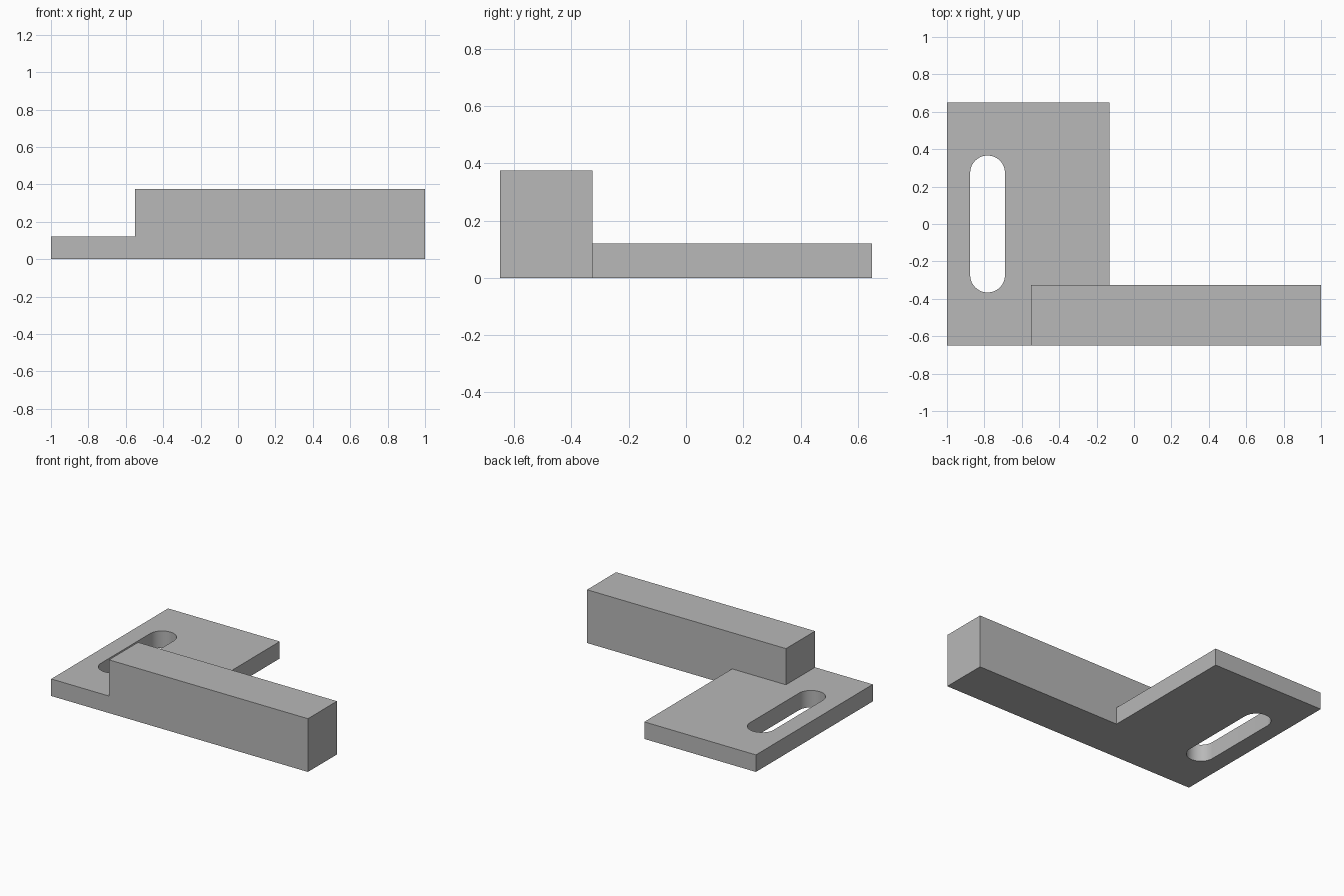
import bpy
import bmesh
import math
from mathutils import Vector

cube = bpy.data.objects.get("Cube")
if cube:
    bpy.data.objects.remove(cube, do_unlink=True)

grey = bpy.data.materials.new("plain grey")
grey.use_nodes = True
colour = (0.48, 0.48, 0.48, 1)
grey.diffuse_color = colour
grey.node_tree.nodes["Principled BSDF"].inputs["Base Color"].default_value = colour


def prism(name, outline, bottom, top):
    """Extrude a counter-clockwise plan outline upwards."""
    bm = bmesh.new()
    base = bm.faces.new([bm.verts.new((x, y, bottom)) for x, y in outline])
    up = bmesh.ops.extrude_face_region(bm, geom=[base], use_keep_orig=True)
    moved = [v for v in up["geom"] if isinstance(v, bmesh.types.BMVert)]
    bmesh.ops.translate(bm, verts=moved, vec=Vector((0, 0, top - bottom)))
    bmesh.ops.recalc_face_normals(bm, faces=bm.faces)
    mesh = bpy.data.meshes.new(name)
    bm.to_mesh(mesh)
    bm.free()
    mesh.materials.append(grey)
    obj = bpy.data.objects.new(name, mesh)
    bpy.context.collection.objects.link(obj)
    return obj


def rectangle(x0, x1, y0, y1):
    return [(x0, y0), (x1, y0), (x1, y1), (x0, y1)]


def slot(cx, radius, half_length, steps=24):
    """Rounded slot running along y."""
    points = []
    for side in (1, -1):
        for i in range(steps + 1):
            a = math.pi * i / steps
            points.append((cx + side * radius * math.cos(a),
                           side * (half_length - radius + radius * math.sin(a))))
    return points


def combine(target, tool, operation):
    """Apply a boolean and discard its tool."""
    mod = target.modifiers.new(operation.lower(), 'BOOLEAN')
    mod.operation = operation
    mod.solver = 'EXACT'
    mod.object = tool
    bpy.context.view_layer.objects.active = target
    bpy.ops.object.modifier_apply(modifier=mod.name)
    bpy.data.objects.remove(tool, do_unlink=True)


# Flat plate with a long adjustment slot
bracket = prism("slotted_bracket", rectangle(-1, -0.13, -0.65, 0.65), 0, 0.12)
combine(bracket, prism("slot_cutter", slot(-0.783, 0.093, 0.366), -0.1, 0.3), 'DIFFERENCE')

# Thick bar joined across the front of the plate
combine(bracket, prism("bar", rectangle(-0.55, 1, -0.65, -0.327), 0, 0.375), 'UNION')

# Merge coplanar faces, then smooth only the slot ends
bm = bmesh.new()
bm.from_mesh(bracket.data)
bmesh.ops.remove_doubles(bm, verts=bm.verts, dist=0.0001)
bmesh.ops.dissolve_limit(bm, angle_limit=math.radians(1), verts=bm.verts, edges=bm.edges)
bm.to_mesh(bracket.data)
bm.free()
bpy.ops.object.select_all(action='DESELECT')
bracket.select_set(True)
bpy.context.view_layer.objects.active = bracket
bpy.ops.object.shade_smooth_by_angle(angle=math.radians(30))
